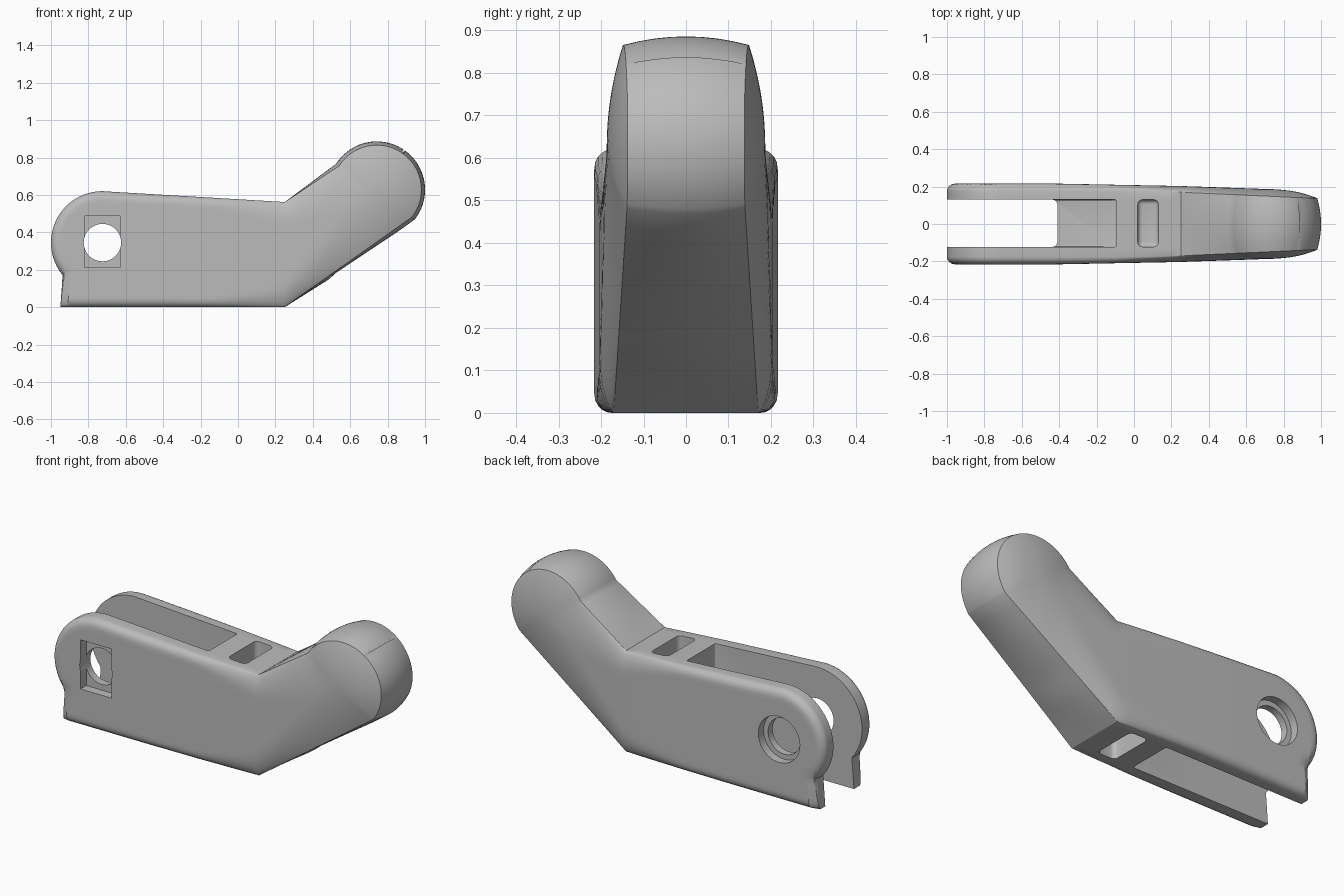
import bpy, bmesh, math
from mathutils import Vector

if "Cube" in bpy.data.objects:
    bpy.data.objects.remove(bpy.data.objects["Cube"])

grey = bpy.data.materials.new("satin_grey")
grey.use_nodes = True
COLOUR = (0.5, 0.5, 0.5, 1)
grey.diffuse_color = COLOUR
grey.node_tree.nodes["Principled BSDF"].inputs["Base Color"].default_value = COLOUR


def interp(x, *pts):
    """Piecewise linear value through (x, value) points."""
    if x <= pts[0][0]:
        return pts[0][1]
    for (a, p), (b, q) in zip(pts, pts[1:]):
        if x <= b:
            return p + (q - p) * (x - a) / (b - a)
    return pts[-1][1]


def polar(c, r, deg):
    return c + r * Vector((math.cos(math.radians(deg)), math.sin(math.radians(deg))))


def add_object(name, bm):
    bmesh.ops.recalc_face_normals(bm, faces=bm.faces)
    me = bpy.data.meshes.new(name)
    bm.to_mesh(me)
    bm.free()
    me.materials.append(grey)
    ob = bpy.data.objects.new(name, me)
    bpy.context.collection.objects.link(ob)
    return ob


# Side profile as pairs of lower and upper rim points, from pivot ear to grip tip
EAR, EAR_R = Vector((-0.725, 0.345)), 0.275
TIP, TIP_R = Vector((0.742, 0.628)), 0.238
chords = [(polar(EAR, EAR_R, 180 + a), polar(EAR, EAR_R, 180 - a))
          for a in (1, 4, 8, 12, 17, 22, 28, 34, 39.5)]
heel = Vector((-0.95, 0))
for k in range(1, 5):
    chords.append((chords[8][0].lerp(heel, k / 4), polar(EAR, EAR_R, 140 - 4 * k)))
for k in range(1, 7):
    chords.append((heel.lerp(Vector((-0.72, 0)), k / 6), polar(EAR, EAR_R, 124 - 5.6 * k)))
bend_low, bend_top = Vector((0.25, 0)), Vector((0.25, 0.562))
ear_low, ear_top = chords[-1]
for k in range(1, 17):
    chords.append((ear_low.lerp(bend_low, k / 16), ear_top.lerp(bend_top, k / 16)))
tip_low, tip_top = polar(TIP, TIP_R, -38), polar(TIP, TIP_R, 148)
for k in range(1, 13):
    chords.append((bend_low.lerp(tip_low, k / 12), bend_top.lerp(tip_top, k / 12)))
for k in range(1, 24):
    a = 93 * (1 - k / 23) + 1
    chords.append((polar(TIP, TIP_R, 55 - a), polar(TIP, TIP_R, 55 + a)))
outline = [c[0] for c in chords] + [c[1] for c in reversed(chords)]


def edge_distance(p):
    best = 9
    for a, b in zip(outline, outline[1:] + outline[:1]):
        d = b - a
        t = max(0, min(1, (p - a).dot(d) / max(d.length_squared, 1e-9)))
        best = min(best, (p - a - d * t).length)
    return best


def rim_width(x):
    return interp(x, (0.1, 0.175), (0.25, 0.17), (0.95, 0.138))


def half_width(p):
    """Filleted edge on the fork, blending to a domed cheek on the grip."""
    full = interp(p.x, (-0.42, 0.216), (0.25, 0.203), (0.8, 0.184))
    depth = interp(p.x, (-0.1, 0.045), (0.3, 0.12), (0.6, 0.238))
    power = interp(p.x, (-0.1, 0.5), (0.3, 0.75), (0.6, 1))
    rho = 1 - min(edge_distance(p) / depth, 1)
    rim = rim_width(p.x)
    return rim + (full - rim) * max(0, 1 - rho * rho) ** power


# Main body: one loop of points per chord, bridged into a skin
STEPS, ACROSS = 28, 8
bm = bmesh.new()
loops = []
for low, top in chords:
    ts = [(1 - math.cos(math.pi * k / STEPS)) / 2 for k in range(STEPS + 1)]
    side = [(low.lerp(top, t), half_width(low.lerp(top, t))) for t in ts]
    pts = [(p.x, -w, p.y) for p, w in side]

    def strip(p, sign):
        """Crowned strip across the rim."""
        rim = rim_width(p.x)
        crown = 0.02 * interp(p.x, (0.25, 0), (0.55, 1))
        out = (p - TIP).normalized() if p.x > 0.52 else Vector((-0.57, 0.82)) * sign
        res = []
        for k in range(1, ACROSS):
            s = (2 * k / ACROSS - 1) * sign
            q = p + out * crown * (1 - s * s)
            res.append((q.x, s * rim, q.y))
        return res

    pts += strip(top, 1)
    pts += [(p.x, w, p.y) for p, w in reversed(side)]
    pts += strip(low, -1)
    loops.append([bm.verts.new(p) for p in pts])
for a, b in zip(loops, loops[1:]):
    n = len(a)
    for i in range(n):
        j = (i + 1) % n
        bm.faces.new((a[i], a[j], b[j], b[i]))
bm.faces.new(loops[0])
bm.faces.new(loops[-1])
handle = add_object("lever_handle", bm)


def cut(cutter):
    mod = handle.modifiers.new(cutter.name, "BOOLEAN")
    mod.operation, mod.solver, mod.object = "DIFFERENCE", "EXACT", cutter
    bpy.context.view_layer.objects.active = handle
    bpy.ops.object.modifier_apply(modifier=mod.name)
    bpy.data.objects.remove(cutter)


def box_cutter(name, x, y, z, radius=0.0):
    bm = bmesh.new()
    bmesh.ops.create_cube(bm, size=1)
    for v in bm.verts:
        v.co = [lo + (hi - lo) * (c + 0.5) for c, (lo, hi) in zip(v.co, (x, y, z))]
    if radius:
        bmesh.ops.bevel(bm, geom=bm.edges[:], offset=radius, segments=5,
                        profile=0.5, affect="EDGES")
    cut(add_object(name, bm))


def round_cutter(name, radius, y):
    bm = bmesh.new()
    ends = []
    for yy in y:
        ring = [polar(EAR, radius, 360 * k / 48) for k in range(48)]
        ends.append([bm.verts.new((p.x, yy, p.y)) for p in ring])
    for k in range(48):
        j = (k + 1) % 48
        bm.faces.new((ends[0][k], ends[0][j], ends[1][j], ends[1][k]))
    for e in ends:
        bm.faces.new(e)
    cut(add_object(name, bm))


# Open fork slot, then pockets above and below the central web
SLOT = (-0.122, 0.13)
box_cutter("fork_slot", (-1.2, -0.41), SLOT, (-0.3, 1), 0.025)
for z in ((0.33, 1), (-0.3, 0.25)):
    box_cutter("long_pocket", (-0.6, -0.095), SLOT, z, 0.008)
    box_cutter("small_pocket", (0.02, 0.13), SLOT, z, 0.025)

# Pivot bore with square nut recess in front and round head recess behind
round_cutter("pivot_bore", 0.1, (-0.4, 0.4))
box_cutter("nut_recess", (-0.82, -0.63), (-0.4, -0.165), (0.213, 0.487))
round_cutter("head_recess", 0.128, (0.17, 0.4))

bpy.ops.object.select_all(action="DESELECT")
handle.select_set(True)
bpy.context.view_layer.objects.active = handle
bpy.ops.object.shade_smooth_by_angle(angle=math.radians(28))
